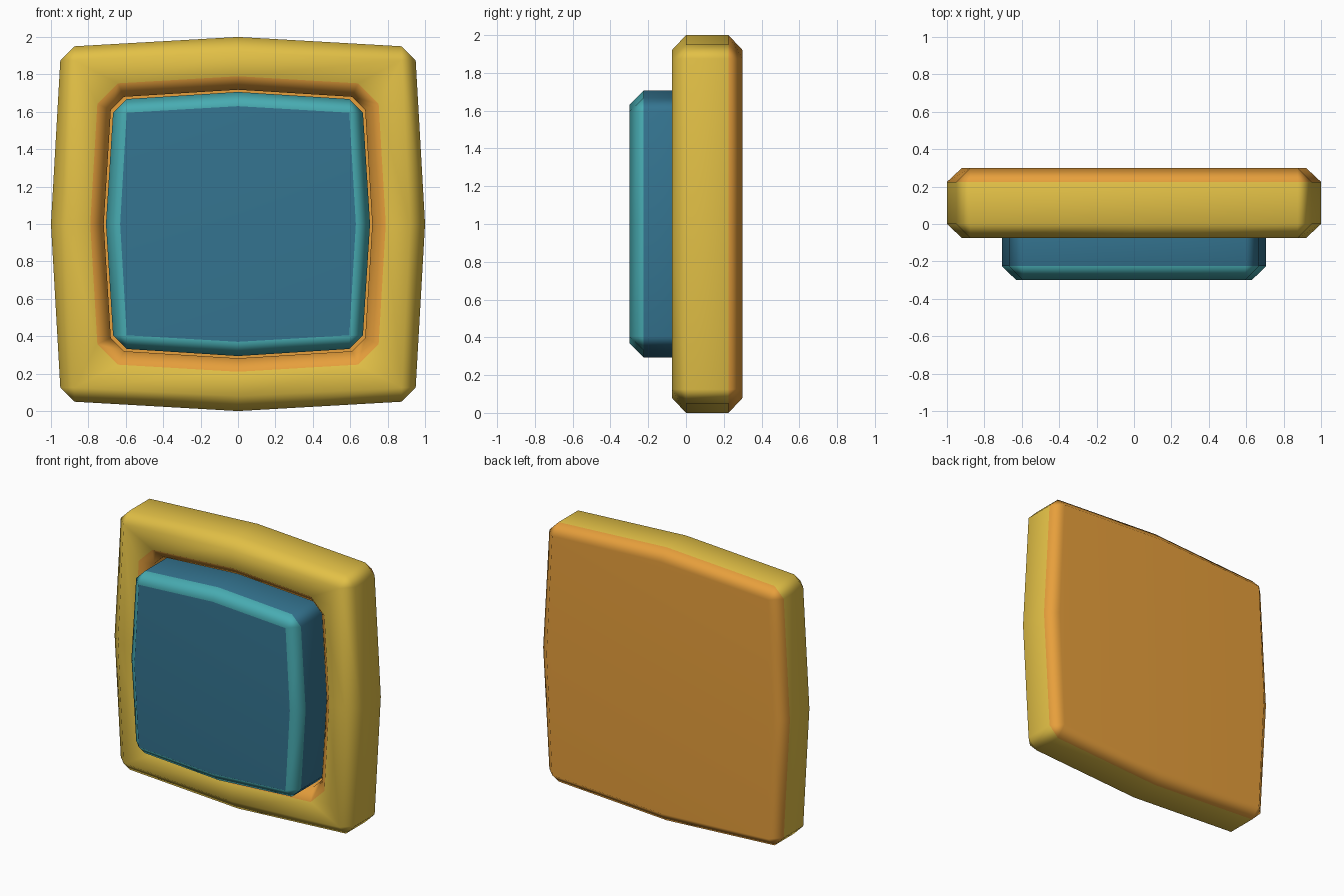
import bpy, bmesh, math

if "Cube" in bpy.data.objects:
    bpy.data.objects.remove(bpy.data.objects["Cube"])


def lin(c):
    c /= 255
    return c / 12.92 if c <= 0.04045 else ((c + 0.055) / 1.055) ** 2.4


def material(name, r, g, b):
    m = bpy.data.materials.new(name)
    m.diffuse_color = (lin(r), lin(g), lin(b), 1)
    m.use_nodes = True
    m.node_tree.nodes["Principled BSDF"].inputs["Base Color"].default_value = m.diffuse_color
    return m


YELLOW = material("yellow", 226, 192, 70)
ORANGE = material("orange", 232, 160, 60)
BLUE = material("dark_blue", 52, 116, 144)
TEAL = material("teal", 72, 172, 178)


def ring(y, mid, corner, cut):
    """Bowed square: four mid points plus four (optionally cut) corners."""
    pts = []
    quarter = [(mid, 0), (corner, corner - cut), (corner - cut, corner)]
    for k in range(4):
        c, s = round(math.cos(k * math.pi / 2)), round(math.sin(k * math.pi / 2))
        pts += [(c * a - s * b, y, 1 + s * a + c * b) for a, b in quarter]
    return pts


def loft(name, rings, bands, mats):
    """Skin successive rings; bands gives cap, strip..., cap colours."""
    bm = bmesh.new()
    rows = [[bm.verts.new(p) for p in ring(*r)] for r in rings]
    bm.faces.new(rows[0]).material_index = bands[0]
    for a, b, col in zip(rows, rows[1:], bands[1:]):
        for i in range(12):
            j = (i + 1) % 12
            bm.faces.new((a[i], a[j], b[j], b[i])).material_index = col
    bm.faces.new(rows[-1]).material_index = bands[-1]
    bmesh.ops.remove_doubles(bm, verts=bm.verts, dist=1e-4)
    bmesh.ops.recalc_face_normals(bm, faces=bm.faces)
    me = bpy.data.meshes.new(name)
    bm.to_mesh(me)
    bm.free()
    for m in mats:
        me.materials.append(m)
    ob = bpy.data.objects.new(name, me)
    bpy.context.collection.objects.link(ob)
    bpy.ops.object.select_all(action='DESELECT')
    ob.select_set(True)
    bpy.context.view_layer.objects.active = ob
    bpy.ops.object.shade_smooth_by_angle(angle=math.radians(60))
    w = ob.modifiers.new("weighted", 'WEIGHTED_NORMAL')
    w.keep_sharp = True


# Housing: back, outer sides, front rim, bevelled recess and its floor
loft("housing", [
    (0.30, 0.92, 0.875, 0),
    (0.225, 1.00, 0.95, 0.075),
    (0.00, 1.00, 0.95, 0.075),
    (-0.075, 0.92, 0.875, 0),
    (-0.075, 0.79, 0.752, 0.11),
    (0.00, 0.718, 0.680, 0.07),
    (0.15, 0.718, 0.680, 0.07),
], [1, 1, 0, 0, 0, 1, 1, 1], [YELLOW, ORANGE])

# Button: bevelled pad sitting in the recess
loft("button", [
    (-0.30, 0.63, 0.595, 0),
    (-0.225, 0.706, 0.668, 0.073),
    (0.07, 0.706, 0.668, 0.073),
    (0.145, 0.63, 0.595, 0),
], [0, 1, 0, 1, 0], [BLUE, TEAL])
